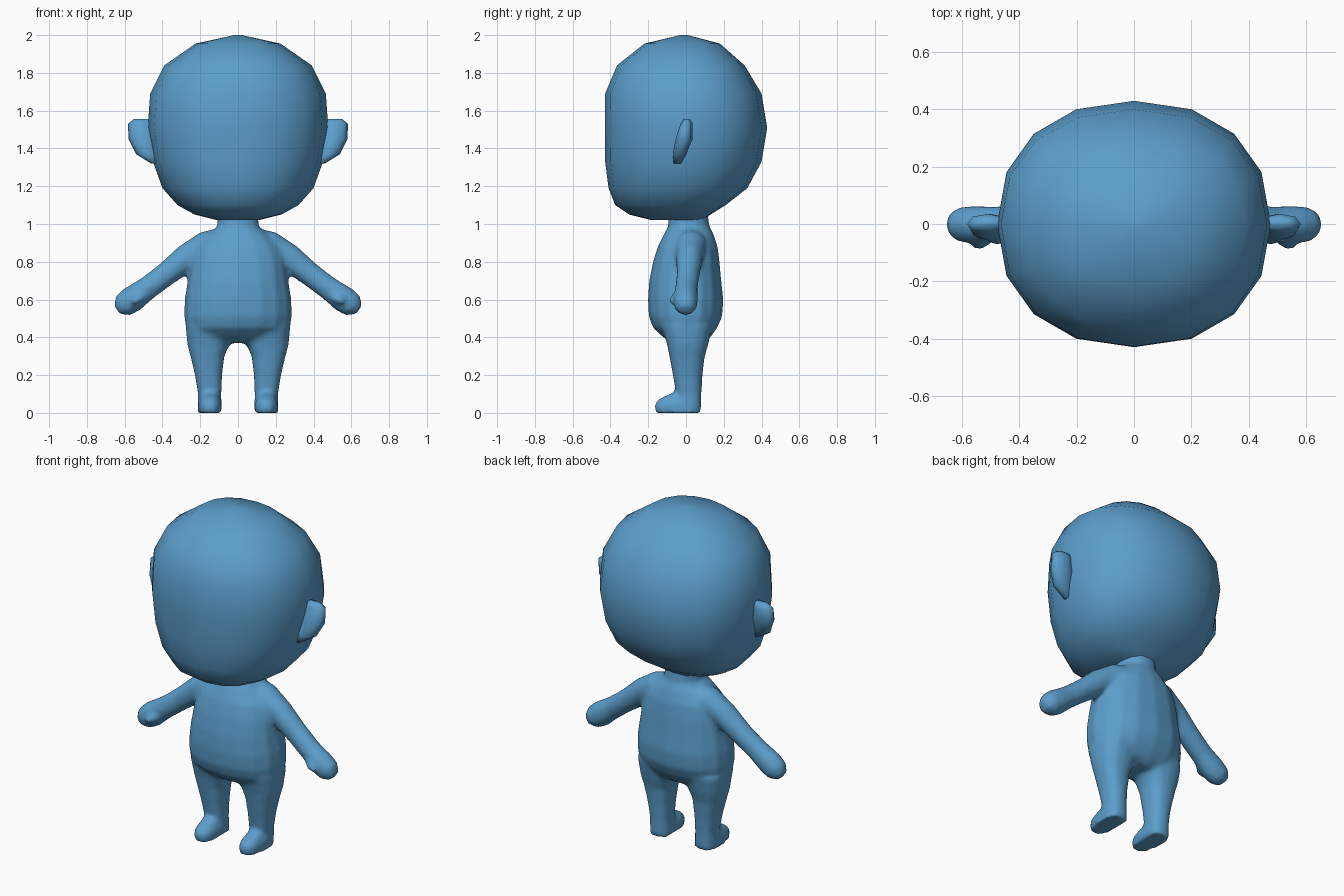
import bpy, bmesh, math
from mathutils import Vector

if "Cube" in bpy.data.objects:
    bpy.data.objects.remove(bpy.data.objects["Cube"])

skin = bpy.data.materials.new("soft blue")
skin.diffuse_color = (0.107, 0.342, 0.604, 1)
skin.use_nodes = True
skin.node_tree.nodes["Principled BSDF"].inputs["Base Color"].default_value = skin.diffuse_color


def ring(z, x0, x1, y0, y1, n=16, p=0.9):
    """Rounded horizontal outline from x0..x1 and y0..y1; widest at mid x, y = 0."""
    cx, rx = (x0 + x1) / 2, (x1 - x0) / 2
    cy = min(max(0, y0 + 0.4 * (y1 - y0)), y1 - 0.4 * (y1 - y0))
    pts = []
    for i in range(n):
        a = 2 * math.pi * i / n
        c, s = math.cos(a), math.sin(a)
        ry = y1 - cy if s > 0 else cy - y0
        pts.append(Vector((cx + rx * math.copysign(abs(c) ** p, c),
                           cy + ry * math.copysign(abs(s) ** p, s), z)))
    return pts


def tube_ring(x, y, z, r, ry, tilt, n=12):
    """Oval outline across a limb that points outward and down by tilt."""
    u = Vector((math.sin(tilt), 0, math.cos(tilt)))
    return [Vector((x, y, z)) + u * r * math.cos(2 * math.pi * i / n)
            + Vector((0, ry * math.sin(2 * math.pi * i / n), 0)) for i in range(n)]


def loft(bm, rings):
    loops = [[bm.verts.new(p) for p in r] for r in rings]
    n = len(loops[0])
    for a, b in zip(loops, loops[1:]):
        for i in range(n):
            bm.faces.new((a[i], a[(i + 1) % n], b[(i + 1) % n], b[i]))
    bm.faces.new(loops[0])
    bm.faces.new(loops[-1])


def mirrored(rings):
    return [[Vector((-p.x, p.y, p.z)) for p in r] for r in rings]


def finish(name, bm):
    bmesh.ops.recalc_face_normals(bm, faces=bm.faces)
    for f in bm.faces:
        f.smooth = True
    me = bpy.data.meshes.new(name)
    bm.to_mesh(me)
    bm.free()
    me.materials.append(skin)
    ob = bpy.data.objects.new(name, me)
    bpy.context.collection.objects.link(ob)
    return ob


# Head: z, half width, front, back
head = [(1.02, .11, -.18, .09), (1.05, .23, -.30, .13), (1.10, .32, -.375, .21),
        (1.19, .40, -.41, .325), (1.33, .45, -.428, .40), (1.51, .478, -.43, .43),
        (1.69, .465, -.428, .40), (1.84, .39, -.365, .31), (1.955, .225, -.22, .18),
        (2.0, .02, -.03, .01)]
bm = bmesh.new()
loft(bm, [ring(z, -x, x, a, b) for z, x, a, b in head])
finish("head", bm)

# Ears: z, inner x, outer x, front, back
ear = [(1.32, .41, .46, -.065, -.025), (1.37, .42, .54, -.07, .0), (1.45, .43, .58, -.055, .035),
       (1.53, .44, .582, -.03, .035), (1.557, .45, .55, -.012, .02)]
for side in ("left", "right"):
    rings = [ring(z, x0, x1, a, b, 8) for z, x0, x1, a, b in ear]
    bm = bmesh.new()
    loft(bm, rings if side == "left" else mirrored(rings))
    finish(side + "_ear", bm)

# Torso: z, half width, front, back
torso = [(.37, .12, -.07, .09), (.40, .235, -.12, .13), (.45, .276, -.175, .165),
         (.51, .286, -.197, .192), (.60, .283, -.202, .198), (.70, .268, -.195, .187),
         (.80, .253, -.175, .178), (.88, .225, -.15, .168), (.95, .155, -.115, .145),
         (.985, .11, -.095, .125), (1.07, .107, -.09, .115)]
body = bmesh.new()
loft(body, [ring(z, -x, x, a, b) for z, x, a, b in torso])

# Legs: z, inner x, outer x, front, back
leg = [(0, .085, .213, -.05, .08), (.10, .088, .212, -.052, .082), (.20, .084, .228, -.07, .088),
       (.30, .072, .252, -.088, .10), (.36, .045, .268, -.10, .118), (.46, .02, .278, -.13, .14)]
# Feet: z, inner x, outer x, front, back
foot = [(0, .085, .213, -.166, .08), (.05, .085, .213, -.168, .08), (.08, .10, .2, -.135, .07),
        (.11, .11, .19, -.06, .05)]
# Arms: x, y, z, radius, depth radius, tilt
arm = [(.06, .03, .90, .085, .09, .3), (.16, .025, .885, .083, .085, .5),
       (.27, .018, .822, .075, .072, .62), (.38, .012, .735, .064, .062, .64),
       (.48, .002, .66, .063, .06, .64), (.56, -.002, .602, .072, .066, .64),
       (.605, -.002, .57, .066, .062, .64), (.64, -.002, .545, .032, .036, .64)]
# Thumbs: same order
thumb = [(.50, -.035, .625, .03, .03, .64), (.53, -.062, .603, .028, .028, .64),
         (.558, -.068, .583, .014, .018, .64)]
limbs = [[ring(z, x0, x1, a, b, 16, .8) for z, x0, x1, a, b in part] for part in (leg, foot)]
limbs += [[tube_ring(*t) for t in part] for part in (arm, thumb)]
for rings in limbs:
    loft(body, rings)
    loft(body, mirrored(rings))

# Fuse the torso and limbs into one soft skin
body_ob = finish("body", body)
fuse = body_ob.modifiers.new("fuse", 'REMESH')
fuse.mode = 'VOXEL'
fuse.voxel_size = 0.014
fuse.use_smooth_shade = True
soften = body_ob.modifiers.new("soften", 'SMOOTH')
soften.factor = 0.5
soften.iterations = 5
